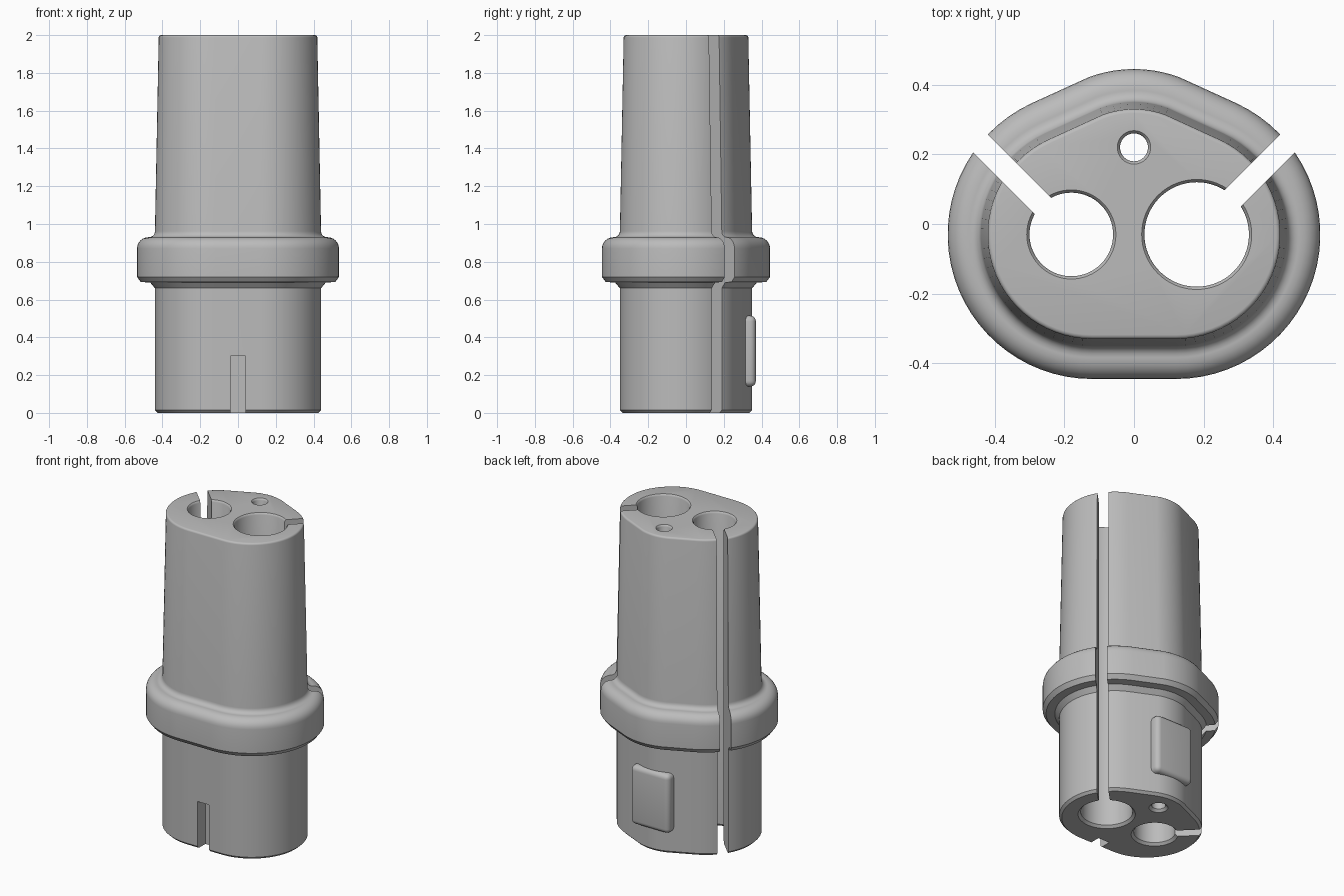
import bpy, bmesh, math
from mathutils import Matrix, Vector

if "Cube" in bpy.data.objects:
    bpy.data.objects.remove(bpy.data.objects["Cube"], do_unlink=True)

grey = bpy.data.materials.new("light grey plastic")
grey.use_nodes = True
COLOUR = (0.5, 0.5, 0.5, 1)
grey.diffuse_color = COLOUR
grey.node_tree.nodes["Principled BSDF"].inputs["Base Color"].default_value = COLOUR


def make_object(name, bm):
    bmesh.ops.recalc_face_normals(bm, faces=bm.faces)
    mesh = bpy.data.meshes.new(name)
    bm.to_mesh(mesh)
    bm.free()
    mesh.materials.append(grey)
    obj = bpy.data.objects.new(name, mesh)
    bpy.context.collection.objects.link(obj)
    return obj


def loft(name, rings):
    """Skin a stack of equal-sized rings and cap both ends."""
    bm = bmesh.new()
    rows = [[bm.verts.new(p) for p in ring] for ring in rings]
    n = len(rows[0])
    for low, high in zip(rows, rows[1:]):
        for i in range(n):
            j = (i + 1) % n
            bm.faces.new((low[i], low[j], high[j], high[i]))
    bm.faces.new(rows[0])
    bm.faces.new(rows[-1])
    return make_object(name, bm)


def arc(cx, cy, r, start, end, steps):
    angles = [math.radians(start + (end - start) * i / steps) for i in range(steps + 1)]
    return [(cx + r * math.cos(a), cy + r * math.sin(a)) for a in angles]


def outline(r, z):
    """Rounded three-cornered section: two side arcs and a blunt rear arc."""
    points = (arc(0.12, -0.03, r, -90, 65, 30)
              + arc(0, 0.075, r - 0.045, 65, 115, 12)[1:-1]
              + arc(-0.12, -0.03, r, 115, 270, 30))
    return [(x, y, z) for x, y in points]


def box(name, size, centre, turn=0.0, bevel=0.0):
    bm = bmesh.new()
    bmesh.ops.create_cube(bm, size=1)
    bmesh.ops.scale(bm, vec=size, verts=bm.verts)
    if bevel:
        bmesh.ops.bevel(bm, geom=bm.edges[:], offset=bevel, segments=5,
                        profile=0.5, affect='EDGES')
    bm.transform(Matrix.Translation(centre) @ Matrix.Rotation(turn, 4, 'Z'))
    return make_object(name, bm)


def hole(name, x, y, r):
    """Through-hole cutter flared at the bottom and the top rim."""
    profile = [(r + 0.03, -0.015), (r, 0.015), (r, 1.988),
               (r + 0.004, 1.996), (r + 0.016, 2.008)]
    rings = [[(px, py, z) for px, py in arc(x, y, pr, 0, 360, 64)[:-1]] for pr, z in profile]
    return loft(name, rings)


def smooth(obj):
    bpy.ops.object.select_all(action='DESELECT')
    bpy.context.view_layer.objects.active = obj
    obj.select_set(True)
    bpy.ops.object.shade_smooth_by_angle(angle=math.radians(32))


# Body: lower plug, collar with rounded shoulder, tapered upper grip
side = [(0.305, 0), (0.32, 0.015), (0.32, 0.66), (0.345, 0.69), (0.395, 0.693), (0.415, 0.72)]
side += arc(0.355, 0.87, 0.06, 0, 90, 6)
side += arc(0.352, 0.962, 0.032, 270, 180, 5)
side += arc(0.288, 1.988, 0.012, 0, 90, 3)
body = loft("plug_body", [outline(r, z) for r, z in side])

# Cutters: three bores, two diagonal slots, front key notch
cutters = [hole("large_bore", 0.18, -0.03, 0.15),
           hole("small_bore", -0.18, -0.03, 0.12),
           hole("pin_bore", 0, 0.22, 0.04)]
for sign in (1, -1):
    direction = Vector((sign, 1, 0)).normalized()
    centre = Vector((sign * 0.18, -0.03, 1)) + direction * 0.33
    cutters.append(box("slot_cutter", (0.54, 0.066, 2.4), centre, sign * math.pi / 4))
cutters.append(box("notch_cutter", (0.08, 0.2, 0.6), Vector((0, -0.37, 0))))

for cutter in cutters:
    cutter.hide_render = True
    mod = body.modifiers.new("cut", 'BOOLEAN')
    mod.operation = 'DIFFERENCE'
    mod.solver = 'EXACT'
    mod.object = cutter

# Bake the cuts and drop the cutters
depsgraph = bpy.context.evaluated_depsgraph_get()
baked = bpy.data.meshes.new_from_object(body.evaluated_get(depsgraph))
body.modifiers.clear()
body.data = baked
for cutter in cutters:
    bpy.data.objects.remove(cutter, do_unlink=True)
smooth(body)

# Raised latch pad on the back
pad = box("back_pad", (0.27, 0.09, 0.375), Vector((0, 0.325, 0.327)), bevel=0.03)
smooth(pad)
